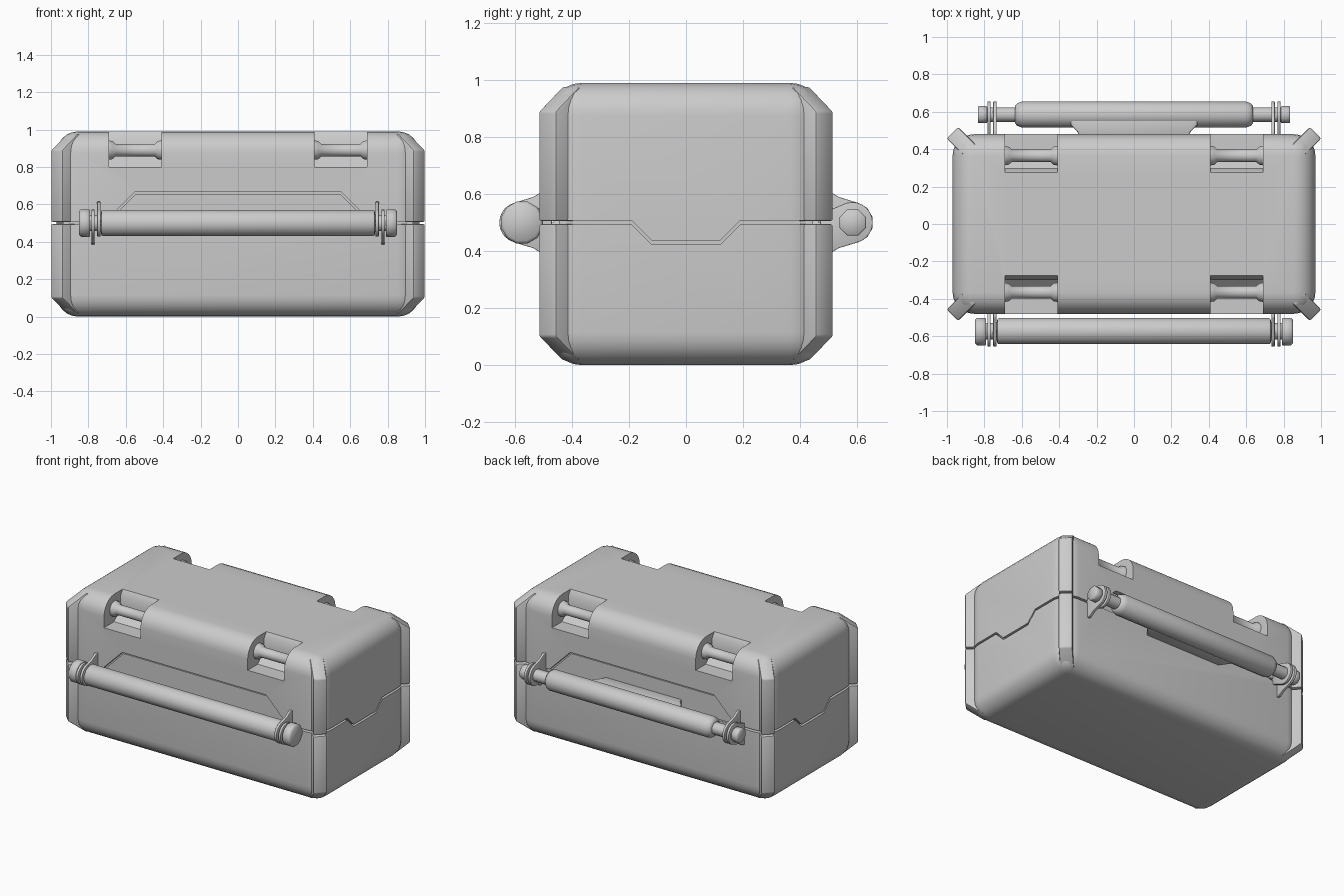
import bpy, bmesh, math
from mathutils import Matrix

if "Cube" in bpy.data.objects:
    bpy.data.objects.remove(bpy.data.objects["Cube"])


def finish(name, bm, bevel=0.0, segs=2, angle=35):
    bmesh.ops.recalc_face_normals(bm, faces=bm.faces[:])
    if bevel:
        edges = [e for e in bm.edges if e.calc_face_angle(0) > math.radians(25)]
        bmesh.ops.bevel(bm, geom=edges, offset=bevel, segments=segs,
                        profile=0.5, affect='EDGES', clamp_overlap=True)
    me = bpy.data.meshes.new(name)
    bm.to_mesh(me)
    bm.free()
    ob = bpy.data.objects.new(name, me)
    bpy.context.collection.objects.link(ob)
    smooth(ob, angle)
    return ob


def smooth(ob, angle=35):
    bpy.ops.object.select_all(action='DESELECT')
    bpy.context.view_layer.objects.active = ob
    ob.select_set(True)
    bpy.ops.object.shade_smooth_by_angle(angle=math.radians(angle))


def prism(name, pts, axis, lo, hi, bevel=0.0, matrix=None):
    """Extrude a 2D outline along one axis."""
    place = {'x': lambda a, b, t: (t, a, b),
             'y': lambda a, b, t: (a, t, b),
             'z': lambda a, b, t: (a, b, t)}[axis]
    bm = bmesh.new()
    r0 = [bm.verts.new(place(a, b, lo)) for a, b in pts]
    r1 = [bm.verts.new(place(a, b, hi)) for a, b in pts]
    bm.faces.new(r0)
    bm.faces.new(r1[::-1])
    n = len(pts)
    for i in range(n):
        j = (i + 1) % n
        bm.faces.new((r0[i], r0[j], r1[j], r1[i]))
    if matrix:
        bm.transform(matrix)
    return finish(name, bm, bevel)


def turned(name, profile, y, z, seg=12):
    """Turned part along x from (x, radius) pairs."""
    bm = bmesh.new()
    rings = [[bm.verts.new((x, y + r * math.cos(2 * math.pi * (i + .5) / seg),
                            z + r * math.sin(2 * math.pi * (i + .5) / seg)))
              for i in range(seg)] for x, r in profile]
    for a, b in zip(rings, rings[1:]):
        for i in range(seg):
            j = (i + 1) % seg
            bm.faces.new((a[i], a[j], b[j], b[i]))
    bm.faces.new(rings[0])
    bm.faces.new(rings[-1][::-1])
    return finish(name, bm, angle=50)


def cut(ob, cutter):
    cutter.hide_render = True
    m = ob.modifiers.new("cut", 'BOOLEAN')
    m.operation, m.solver, m.object = 'DIFFERENCE', 'EXACT', cutter
    bpy.ops.object.select_all(action='DESELECT')
    bpy.context.view_layer.objects.active = ob
    ob.select_set(True)
    bpy.ops.object.modifier_apply(modifier=m.name)
    bpy.data.objects.remove(cutter)


def strip(pts, w=0.007):
    return [(a, b + w) for a, b in pts] + [(a, b - w) for a, b in reversed(pts)]


# rounded case body
bm = bmesh.new()
bmesh.ops.create_cube(bm, size=1, matrix=Matrix.Translation((0, 0, .495))
                      @ Matrix.Diagonal((1.94, .96, .99, 1)))
body = finish("case_body", bm, bevel=0.115, segs=6)

# seam grooves and recessed panels, front and back
front_seam = [(-1.1, .5), (-.71, .5), (-.55, .66), (.55, .66), (.71, .5), (1.1, .5)]
panel = [(-.71, .5), (-.55, .66), (.55, .66), (.71, .5)]
side_seam = [(-.7, .5), (-.19, .5), (-.12, .43), (.12, .43), (.19, .5), (.7, .5)]
for s in (-1, 1):
    cut(body, prism("panel_cutter", panel, 'y', s * .465, s * .7))
    cut(body, prism("seam_cutter", strip(front_seam), 'y', s * .445, s * .7))
    cut(body, prism("side_seam_cutter", strip(side_seam), 'x', s * .935, s * 1.1))

# latch recesses along the top edges, each with a pin
for sx in (-1, 1):
    for sy in (-1, 1):
        prof = [(.6, .80), (.37, .80), (.30, .87), (.30, .95), (.27, 1.0), (.27, 1.1), (.6, 1.1)]
        cut(body, prism("recess_cutter", [(sy * a, b) for a, b in prof],
                        'x', sx * .41, sx * .69))
        turned("latch_pin", [(sx * x, r) for x, r in
               ((.40, .055), (.43, .05), (.445, .035), (.655, .035), (.67, .05), (.70, .055))],
               sy * .365, .89)
smooth(body)

# diagonal corner guards, lower and upper halves
lower = [(0, .495), (0, .10), (-.115, .017), (-.24, .012), (-.24, .495)]
upper = [(0, .505), (0, .89), (-.115, .975), (-.24, .98), (-.24, .505)]
for sx in (-1, 1):
    for sy in (-1, 1):
        mat = Matrix.Translation((sx * .97, sy * .487, 0)) @ \
            Matrix.Rotation(math.atan2(sy, sx), 4, 'Z')
        prism("corner_guard_lower", lower, 'y', -.043, .043, .008, mat)
        prism("corner_guard_upper", upper, 'y', -.043, .043, .008, mat)

# handle brackets: one arm flares up, its neighbour flares down
arc = [(.583 + .072 * math.cos(math.radians(t)), .072 * math.sin(math.radians(t)))
       for t in range(-120, 76, 15)]
arm = [(.47, -.03)] + arc + [(.535, .09), (.50, .112), (.47, .115)]
for sx in (-1, 1):
    for sy in (-1, 1):
        for x, flip in ((.744, 1), (.775, -1)):
            prism("handle_bracket", [(sy * a, .5 + flip * b) for a, b in arm],
                  'x', sx * (x - .009), sx * (x + .009), .003)

# front carrying bar with end caps
turned("front_handle_bar", [(-.8, .045), (-.735, .045), (-.73, .068), (-.72, .072),
       (.72, .072), (.73, .068), (.735, .045), (.8, .045)], -.573, .5)
for s in (-1, 1):
    turned("front_handle_cap", [(s * x, r) for x, r in
           ((.79, .07), (.795, .076), (.84, .076), (.85, .066))], -.575, .5)

# back grip on a thinner rod
turned("back_handle_rod", [(-.79, .042), (.79, .042)], .585, .5, 8)
turned("back_grip", [(-.635, .05), (-.625, .062), (-.60, .072),
       (.60, .072), (.625, .062), (.635, .05)], .585, .5)
for s in (-1, 1):
    turned("back_handle_cap", [(s * x, r) for x, r in
           ((.785, .045), (.79, .05), (.83, .05), (.835, .045))], .585, .5, 8)

# tapered mount joining the back grip to the case
prism("back_grip_mount", [(-.29, .46), (.29, .46), (.30, .49), (.34, .53), (.34, .58),
      (-.34, .58), (-.34, .53), (-.30, .49)], 'z', .44, .56, .008)
